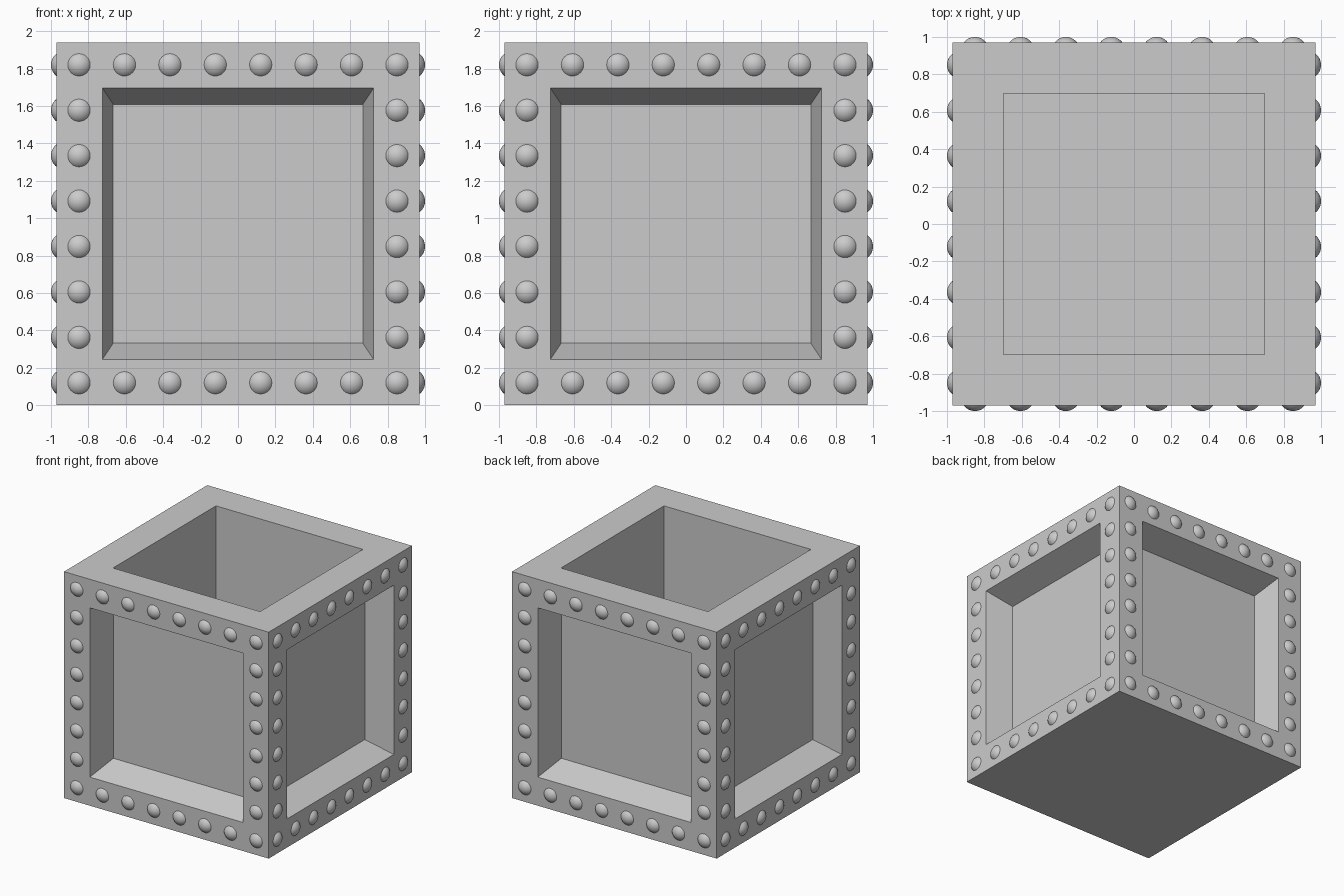
import bpy, bmesh
from math import radians
from mathutils import Matrix, Vector

if "Cube" in bpy.data.objects:
    bpy.data.objects.remove(bpy.data.objects["Cube"])

H = 0.97                             # half size of the crate
RIVET_R, RIVET_OUT = 0.06, 0.03      # rivet base radius and height


def finish(bm, name):
    mesh = bpy.data.meshes.new(name)
    bm.to_mesh(mesh)
    bm.free()
    obj = bpy.data.objects.new(name, mesh)
    bpy.context.collection.objects.link(obj)
    return obj


# Crate body: cube with recessed, tapered side panels and an open top
bm = bmesh.new()
bmesh.ops.create_cube(bm, size=2 * H, matrix=Matrix.Translation((0, 0, H)))
bm.normal_update()
sides = [f for f in bm.faces if abs(f.normal.z) < 0.5]
top = [f for f in bm.faces if f.normal.z > 0.5]


def sink(face, border, depth, scale_side, scale_z):
    n = face.normal.copy()
    bmesh.ops.inset_individual(bm, faces=[face], thickness=border, use_even_offset=True)
    inner = bmesh.ops.extrude_discrete_faces(bm, faces=[face])["faces"][0]
    c = inner.calc_center_median()
    for v in inner.verts:
        d = v.co - c
        v.co = c + Vector((d.x * scale_side, d.y * scale_side, d.z * scale_z)) - n * depth


for f in sides:
    sink(f, 0.245, 0.235, 0.92, 0.88)
for f in top:
    sink(f, 0.273, 1.69, 1, 1)
finish(bm, "crate_body")

# Rivets: shallow domes around the border of the front, repeated on each side
bm = bmesh.new()
ball = (RIVET_R ** 2 + RIVET_OUT ** 2) / (2 * RIVET_OUT)
E = 0.85
steps = [-E + i * 2 * E / 7 for i in range(8)]
for a in steps:
    for b in steps:
        if max(abs(a), abs(b)) > E - 0.01:
            m = Matrix.Translation((a, -H - RIVET_OUT + ball, H + b)) @ Matrix.Rotation(radians(90), 4, 'X')
            bmesh.ops.create_uvsphere(bm, u_segments=24, v_segments=24, radius=ball, matrix=m)
bmesh.ops.bisect_plane(bm, geom=bm.verts[:] + bm.edges[:] + bm.faces[:],
                       plane_co=(0, -H, 0), plane_no=(0, 1, 0), clear_outer=True)
front = bm.verts[:] + bm.edges[:] + bm.faces[:]
for k in (1, 2, 3):
    copy = bmesh.ops.duplicate(bm, geom=front)["geom"]
    bmesh.ops.rotate(bm, verts=[g for g in copy if isinstance(g, bmesh.types.BMVert)],
                     cent=(0, 0, 0), matrix=Matrix.Rotation(radians(90 * k), 3, 'Z'))
for f in bm.faces:
    f.smooth = True
finish(bm, "rivets")
